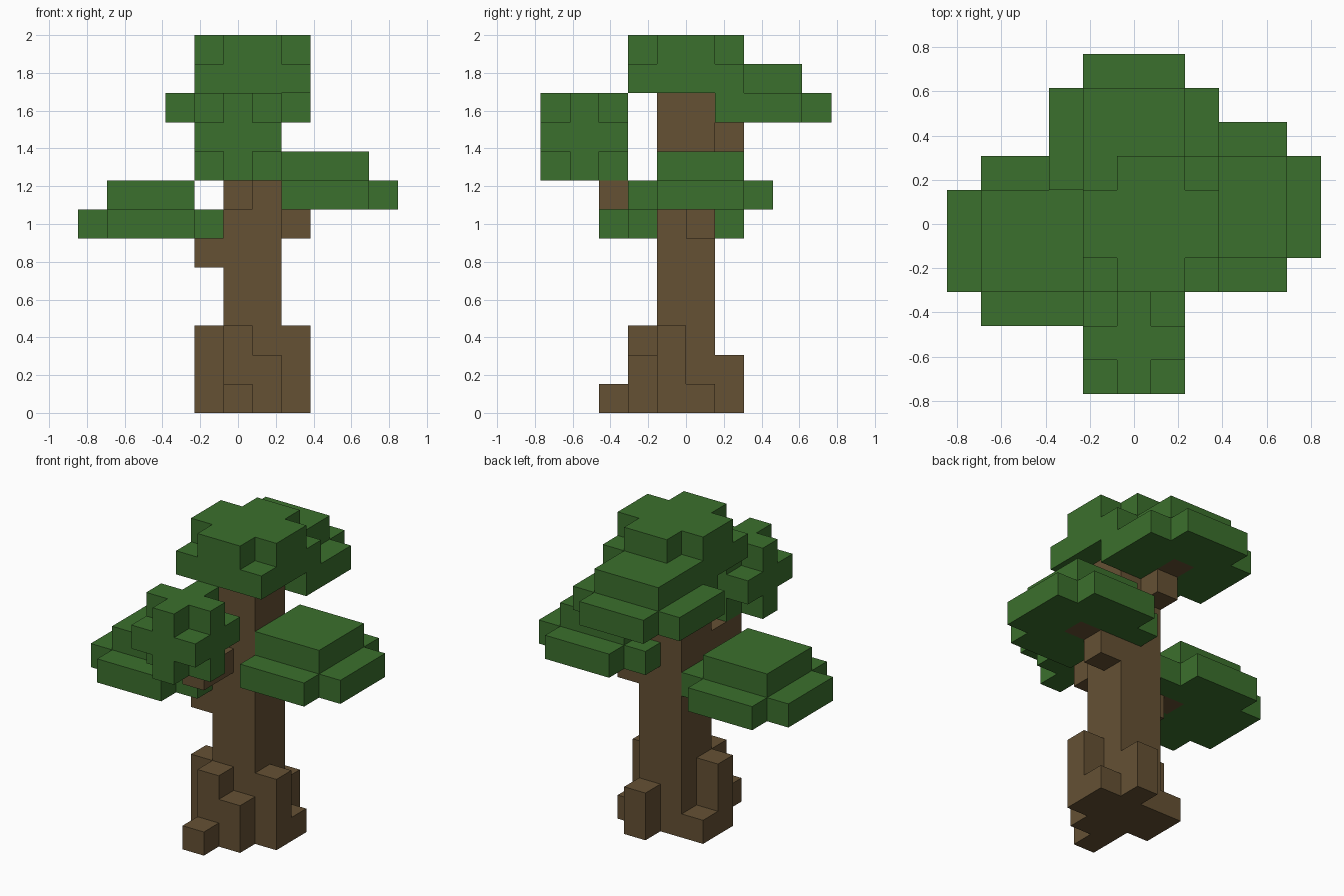
import bpy, bmesh
from mathutils import Vector

cube = bpy.data.objects.get("Cube")
if cube:
    bpy.data.objects.remove(cube, do_unlink=True)

UNIT = 2 / 13                      # edge length of one block
ORIGIN = Vector((5.5, 5, 0))       # centre of the block grid


def make_material(name, colour):
    mat = bpy.data.materials.new(name)
    mat.use_nodes = True
    mat.diffuse_color = (*colour, 1)
    bsdf = next(n for n in mat.node_tree.nodes if n.type == 'BSDF_PRINCIPLED')
    bsdf.inputs["Base Color"].default_value = (*colour, 1)
    bsdf.inputs["Roughness"].default_value = 0.9
    return mat


bark = make_material("bark brown", (0.130, 0.082, 0.034))
leaf = make_material("leaf green", (0.044, 0.162, 0.026))


def box(x, y, z, w=1, d=1, h=1):
    """Set of grid cells filling a box."""
    return {(i, j, k) for i in range(x, x + w)
            for j in range(y, y + d) for k in range(z, z + h)}


def slab(x, y, z, size):
    """Square layer of leaves without its four corners."""
    return box(x + 1, y, z, size - 2, size) | box(x, y + 1, z, size, size - 2)


def canopy(cx, cy, z):
    """Wide leaf layer with a smaller square layer on top."""
    return slab(cx - 2, cy - 2, z, 5) | box(cx - 1, cy - 1, z + 1, 3, 3)


# Parts in order of priority: wood keeps any cell it shares with leaves
parts = [
    ("trunk", bark, box(5, 4, 0, 2, 2, 11)),
    ("front_root", bark, box(5, 3, 0, h=3) | box(6, 3, 0, h=2) | box(5, 2, 0)),
    ("left_root", bark, box(7, 4, 0, h=3) | box(7, 5, 0)),
    ("right_root", bark, box(4, 4, 0, h=3) | box(4, 5, 0)),
    ("back_root", bark, box(6, 6, 0, h=2)),
    ("front_branch", bark, box(5, 2, 7, d=2)),
    ("left_branch", bark, box(7, 5, 6) | box(8, 5, 7)),
    ("right_branch", bark, box(4, 4, 5) | box(3, 4, 6)),
    ("back_branch", bark, box(5, 6, 9) | box(5, 7, 10)),
    ("front_leaves", leaf, slab(4, 0, 8, 3) | box(4, 0, 9, 3, 3) | slab(4, 0, 10, 3)),
    ("left_leaves", leaf, canopy(8, 5, 7)),
    ("right_leaves", leaf, canopy(2, 4, 6)),
    ("back_leaves", leaf, canopy(5, 7, 10)),
    ("top_leaves", leaf, box(4, 3, 11, 4, 4) | slab(4, 3, 12, 4)),
]

# Give every cell to one part only
taken = set()
cells_of = {}
for name, mat, cells in parts:
    cells_of[name] = cells - taken
    taken |= cells


def build(name, mat, cells):
    """Skin the outer sides of the cells and merge flat areas."""
    bm = bmesh.new()
    for cell in sorted(cells):
        centre = Vector(cell) + Vector((0.5, 0.5, 0.5))
        for axis in range(3):
            for sign in (-1, 1):
                n = Vector((0, 0, 0))
                n[axis] = sign
                if tuple(int(c + s) for c, s in zip(cell, n)) in taken:
                    continue
                u = Vector((0, 0, 0))
                u[(axis + 1) % 3] = 0.5
                v = n.cross(u)
                mid = centre + n * 0.5 - ORIGIN
                ring = (mid - u - v, mid + u - v, mid + u + v, mid - u + v)
                bm.faces.new([bm.verts.new(p * UNIT) for p in ring])
    bmesh.ops.remove_doubles(bm, verts=bm.verts, dist=UNIT * 0.01)
    bmesh.ops.dissolve_limit(bm, angle_limit=0.01, verts=bm.verts, edges=bm.edges)
    mesh = bpy.data.meshes.new(name)
    bm.to_mesh(mesh)
    bm.free()
    mesh.materials.append(mat)
    bpy.context.collection.objects.link(bpy.data.objects.new(name, mesh))


for name, mat, _ in parts:
    build(name, mat, cells_of[name])
